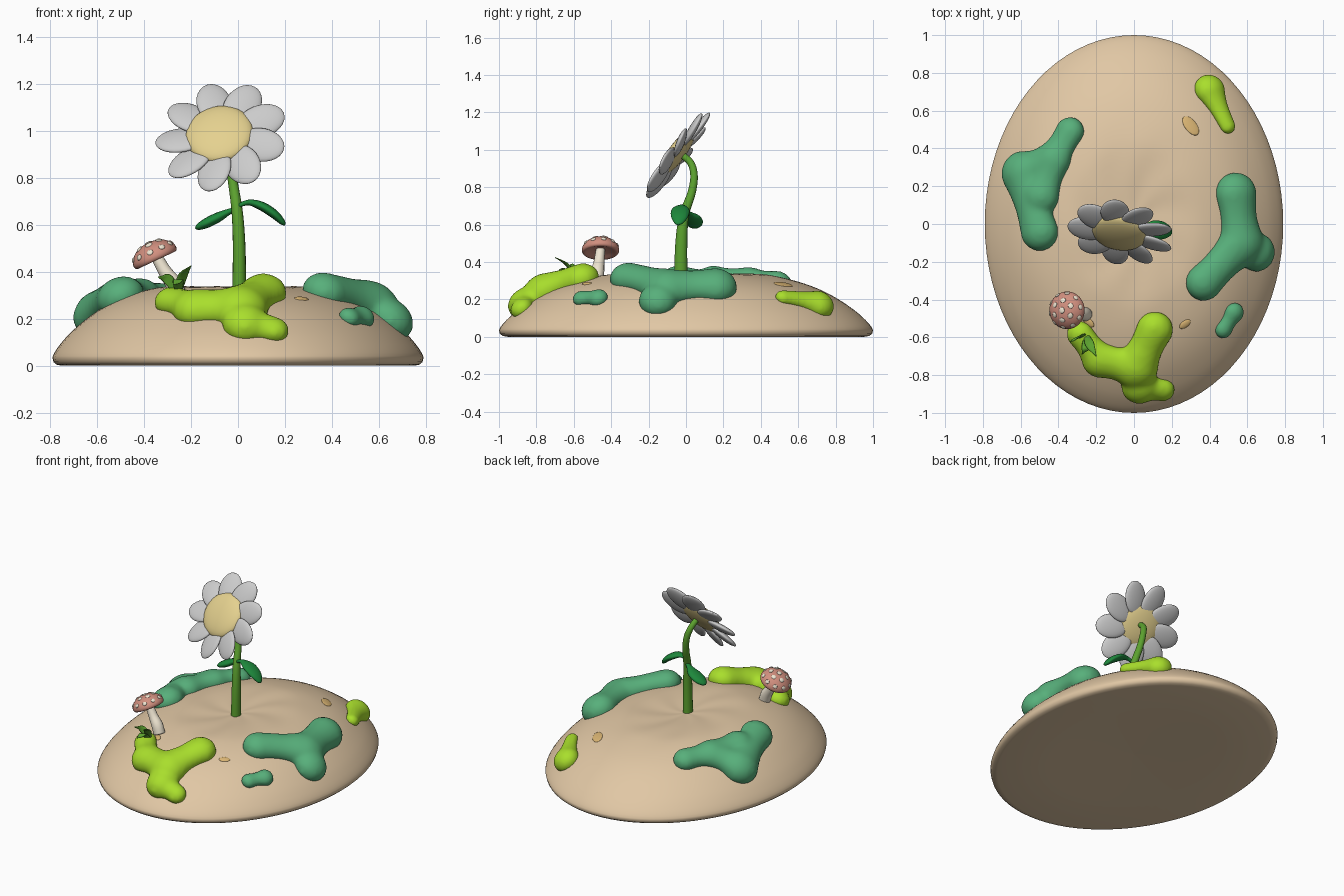
import bpy, bmesh, math
from mathutils import Vector, Matrix

if "Cube" in bpy.data.objects:
    bpy.data.objects.remove(bpy.data.objects["Cube"])

def mat(name, rgb):
    m = bpy.data.materials.new(name)
    m.diffuse_color = [(c / 255) ** 2.2 for c in rgb] + [1]
    m.use_nodes = True
    m.node_tree.nodes["Principled BSDF"].inputs["Base Color"].default_value = m.diffuse_color
    return m

SOIL = mat("soil", (224, 198, 163))
MOSS = mat("moss", (88, 174, 122))
LIME = mat("lime", (168, 222, 48))
STEM = mat("stem_green", (92, 160, 50))
LEAF = mat("leaf_green", (35, 135, 62))
GOLD = mat("gold", (228, 208, 142))
SPOT = mat("ochre", (218, 180, 115))
PINK = mat("cap_pink", (208, 142, 126))
CREAM = mat("cream", (238, 228, 208))

def finish(bm, name, material=None):
    bmesh.ops.recalc_face_normals(bm, faces=bm.faces)
    for f in bm.faces:
        f.smooth = True
    me = bpy.data.meshes.new(name)
    bm.to_mesh(me)
    bm.free()
    ob = bpy.data.objects.new(name, me)
    bpy.context.collection.objects.link(ob)
    if material:
        me.materials.append(material)
    return ob

def frame(center, x, z, scale=(1, 1, 1)):
    """Matrix with local z along z and local x as close to x as possible."""
    z = Vector(z).normalized()
    x = Vector(x)
    x = (x - z * x.dot(z)).normalized()
    rot = Matrix((x, z.cross(x), z)).transposed().to_4x4()
    return Matrix.Translation(center) @ rot @ Matrix.Diagonal((*scale, 1))

def ball(bm, m, u=24, v=14):
    bmesh.ops.create_uvsphere(bm, u_segments=u, v_segments=v, radius=1, matrix=m)

def skin_rings(bm, rings):
    """Bridge rings of points and cap both ends."""
    vs = [[bm.verts.new(p) for p in r] for r in rings]
    n = len(vs[0])
    for a, b in zip(vs, vs[1:]):
        for i in range(n):
            bm.faces.new((a[i], a[(i + 1) % n], b[(i + 1) % n], b[i]))
    bm.faces.new(vs[0])
    bm.faces.new(vs[-1])

def smooth_path(pts, steps=6):
    """Catmull-Rom through tuples of any length."""
    p = [Vector(q) for q in pts]
    p = [2 * p[0] - p[1]] + p + [2 * p[-1] - p[-2]]
    out = []
    for i in range(1, len(p) - 2):
        a, b, c, d = p[i - 1:i + 3]
        for s in range(steps):
            t = s / steps
            out.append(0.5 * (2 * b + (c - a) * t + (2 * a - 5 * b + 4 * c - d) * t * t
                              + (3 * b - a - 3 * c + d) * t ** 3))
    return out + [p[-2]]

def loft(bm, pts, side, n=16):
    """Sweep an ellipse; pts are (x, y, z, half width, half thickness)."""
    path = smooth_path(pts)
    rings = []
    for i, q in enumerate(path):
        t = Vector(path[min(i + 1, len(path) - 1)][:3]) - Vector(path[max(i - 1, 0)][:3])
        m = frame(Vector(q[:3]), side, t)
        rings.append([m @ Vector((max(q[3], .002) * math.cos(k * math.tau / n),
                                  max(q[4], .002) * math.sin(k * math.tau / n), 0)) for k in range(n)])
    skin_rings(bm, rings)

# Mound: elliptical rings following a domed profile (normalised radius, height)
PROFILE = [(0, .325), (.1, .328), (.25, .335), (.4, .334), (.5, .32), (.6, .295), (.7, .26),
           (.8, .21), (.9, .143), (.96, .09), (.99, .055), (1, .035)]

def height(x, y):
    r = min(math.hypot(x / .79, y), 1)
    for (r0, h0), (r1, h1) in zip(PROFILE, PROFILE[1:]):
        if r <= r1:
            return h0 + (h1 - h0) * (r - r0) / (r1 - r0)

def normal(x, y, e=.05):
    return Vector((height(x - e, y) - height(x + e, y), height(x, y - e) - height(x, y + e), 2 * e)).normalized()

bm = bmesh.new()
section = [(max(p[0], .01), p[1]) for p in smooth_path([(r, h, 0) for r, h in PROFILE], 3)]
section += [(.995, .016), (.98, .005), (.95, 0), (.6, .006), (.3, .01), (.01, .02)]
N = 80
rings = []
for r, h in section:
    ring = []
    for k in range(N):
        a = k * math.tau / N
        ripple = .003 * math.sin(7 * a + 9 * r) * max(0, 1 - abs(r - .3) / .3) if h > .1 else 0
        ring.append((.79 * r * math.cos(a), r * math.sin(a), h + ripple))
    rings.append(ring)
skin_rings(bm, rings)
finish(bm, "mound", SOIL)

# Moss patches: chains of flattened balls on the mound, fused into soft blobs
def patch(name, material, chains, voxel=.014):
    bm = bmesh.new()
    for chain in chains:
        for a, b in zip(chain, chain[1:]):
            for s in range(9):
                x, y, r = Vector(a).lerp(Vector(b), s / 8)
                r *= 1 - .15 * math.sin(math.pi * s / 8)
                ball(bm, frame((x, y, height(x, y) + .01), (1, 0, 0), normal(x, y), (r, r, r * .82)), 20, 12)
    ob = finish(bm, name, material)
    rm = ob.modifiers.new("fuse", 'REMESH')
    rm.mode, rm.voxel_size, rm.use_smooth_shade = 'VOXEL', voxel, True
    sm = ob.modifiers.new("soften", 'SMOOTH')
    sm.factor, sm.iterations = .5, 12

patch("moss_patch_left", MOSS, [[(-.34, .49, .08), (-.43, .34, .1), (-.59, .27, .12), (-.5, -.04, .105)],
                                [(-.43, .34, .1), (-.5, .15, .11)]])
patch("moss_patch_right", MOSS, [[(.54, .16, .115), (.57, -.1, .125), (.37, -.31, .1)],
                                 [(.57, -.1, .125), (.65, -.15, .105)]])
patch("lime_patch_front", LIME, [[(-.285, -.585, .075), (-.18, -.72, .1), (.01, -.76, .12), (.11, -.56, .1)],
                                 [(.01, -.76, .12), (.03, -.86, .1), (.155, -.88, .065)]])
patch("lime_patch_back", LIME, [[(.4, .71, .085), (.495, .52, .045)]], .009)
patch("moss_patch_small", MOSS, [[(.53, -.47, .055), (.475, -.56, .048)]], .008)

# Ochre pebbles nearly flush with the mound
for i, (x, y, a, l) in enumerate([(.3, .52, 2.2, .06), (.27, -.53, .6, .035), (-.24, -.52, 2.4, .035)]):
    bm = bmesh.new()
    ball(bm, frame((x, y, height(x, y)), (math.cos(a), math.sin(a), 0), normal(x, y), (l, l * .55, .008)))
    finish(bm, f"pebble_{i + 1}", SPOT)

# Flower stem
bm = bmesh.new()
loft(bm, [(.005, -.028, .29, .03, .036), (.005, -.025, .5, .027, .032), (-.003, -.01, .65, .024, .026),
          (-.02, .03, .77, .021, .022), (-.035, .043, .86, .02, .02), (-.055, .025, .93, .019, .019),
          (-.07, -.03, .98, .018, .018)], (1, 0, 0))
finish(bm, "flower_stem", STEM)

# Stem leaves
bm = bmesh.new()
loft(bm, [(0, -.015, .68, .008, .008), (.045, -.02, .695, .018, .012), (.1, -.028, .68, .047, .019),
          (.155, -.035, .645, .046, .019), (.19, -.04, .61, .024, .012), (.198, -.04, .597, .002, .002)], (0, 1, 0))
finish(bm, "stem_leaf_right", LEAF)
bm = bmesh.new()
loft(bm, [(0, 0, .67, .008, .008), (-.04, .02, .655, .02, .013), (-.085, .038, .632, .044, .021),
          (-.135, .045, .607, .045, .021), (-.17, .047, .59, .025, .013), (-.182, .047, .584, .002, .002)], (0, 1, 0))
finish(bm, "stem_leaf_left", LEAF)

# Flower head: nine petals around a domed disc, tilted forward and up
FACE = frame((-.07, -.045, .975), (1, 0, 0), (-.15, -.8, .58))
for k in range(9):
    bm = bmesh.new()
    m = FACE @ Matrix.Rotation(math.radians(100 + 40 * k), 4, 'Z') @ Matrix.Translation((.178, 0, 0))
    m = m @ Matrix.Rotation(math.radians(14), 4, 'X') @ Matrix.Diagonal((.107, .076, .021, 1))
    ball(bm, m @ Matrix.Rotation(math.pi / 2, 4, 'Y'))
    finish(bm, f"petal_{k + 1}")
bm = bmesh.new()
ball(bm, FACE @ Matrix.Translation((-.008, .008, .01)) @ Matrix.Diagonal((.145, .145, .042, 1)), 32, 16)
finish(bm, "flower_disc", GOLD)

# Mushroom: stalk, lathed cap and raised spots
bm = bmesh.new()
loft(bm, [(-.255, -.478, .3, .036, .036), (-.275, -.473, .35, .036, .036), (-.31, -.465, .4, .029, .029),
          (-.35, -.457, .47, .024, .024)], (0, 1, 0))
finish(bm, "mushroom_stalk", CREAM)

CAP = frame((-.352, -.457, .46), (1, 0, 0), (-.42, 0, .9))
bm = bmesh.new()
prof = smooth_path([(.002, .008, 0), (.05, 0, 0), (.088, -.012, 0), (.1, .004, 0), (.09, .032, 0),
                    (.06, .058, 0), (.03, .068, 0), (.002, .071, 0)], 4)
skin_rings(bm, [[CAP @ Vector((p[0] * math.cos(k * math.tau / 32), p[0] * math.sin(k * math.tau / 32), p[1]))
                 for k in range(32)] for p in prof])
finish(bm, "mushroom_cap", PINK)

bm = bmesh.new()
for count, r, z, size, tilt in [(1, 0, .07, .017, 0), (6, .053, .061, .016, .6), (10, .091, .03, .014, 1.8)]:
    for k in range(count):
        a = k * math.tau / count + r * 9
        d = Vector((math.cos(a), math.sin(a), 0))
        n = d * tilt + Vector((0, 0, 1))
        ball(bm, CAP @ frame(d * r + Vector((0, 0, z)), d.cross((0, 0, 1)), n, (size, size * .9, .005)), 12, 8)
finish(bm, "mushroom_spots", CREAM)

# Grass blades beside the mushroom
for name, mid, tip in [("grass_blade_tall", (-.235, -.635, .385), (-.2, -.7, .425)),
                       ("grass_blade_short", (-.295, -.6, .365), (-.34, -.625, .378)),
                       ("grass_blade_mid", (-.255, -.65, .36), (-.275, -.69, .345))]:
    bm = bmesh.new()
    loft(bm, [(-.255, -.585, .3, .012, .008), (*mid, .024, .006), (*tip, .002, .002)], (1, .5, 0), 10)
    finish(bm, name, STEM)
